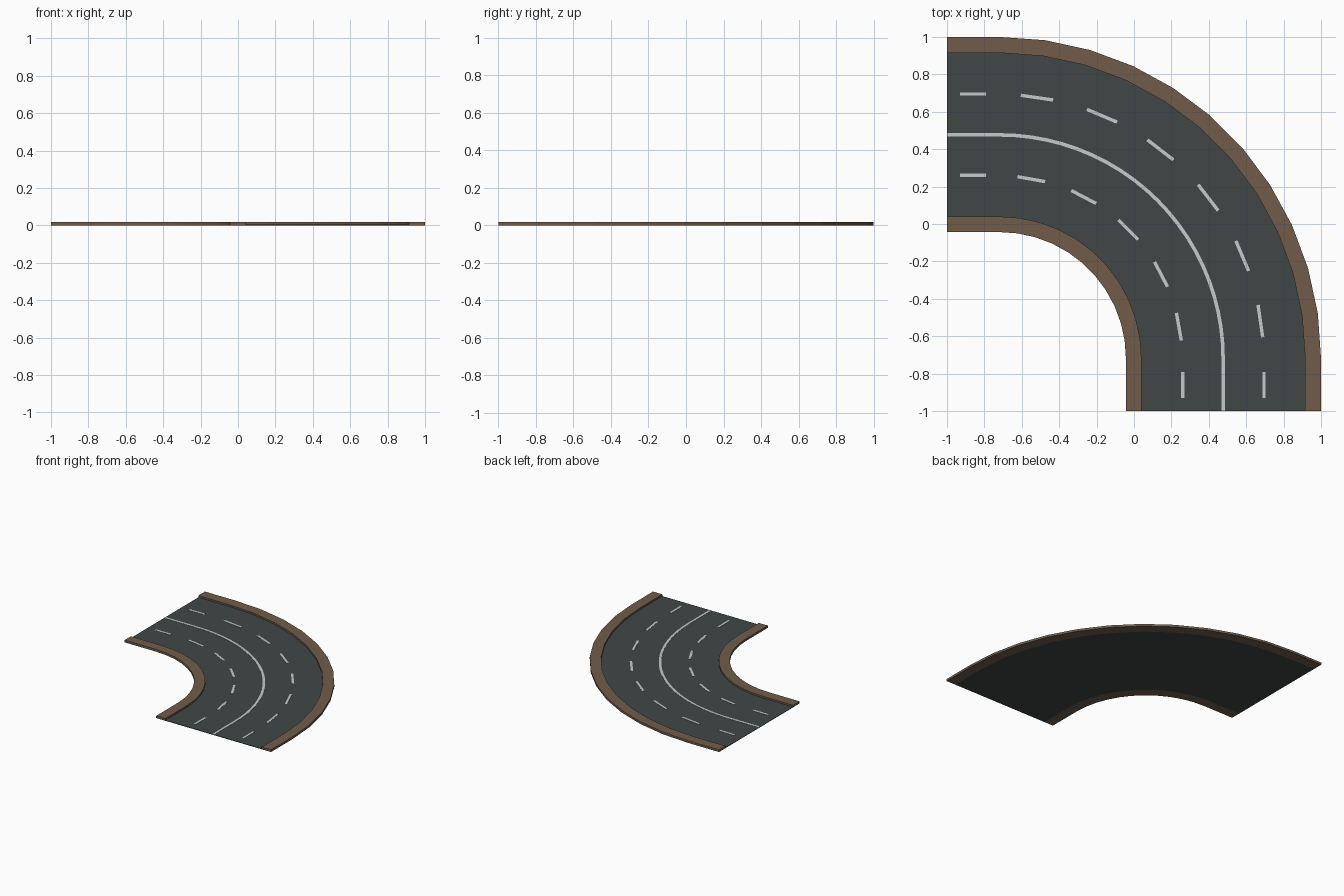
import bpy, bmesh, math
from mathutils import Vector

if "Cube" in bpy.data.objects:
    bpy.data.objects.remove(bpy.data.objects["Cube"])

C = -0.72          # bend centre on x and y
N = 11             # segments of the bend


def material(name, rgb):
    m = bpy.data.materials.new(name)
    m.diffuse_color = (*rgb, 1)
    m.use_nodes = True
    m.node_tree.nodes["Principled BSDF"].inputs["Base Color"].default_value = m.diffuse_color
    return m


brown = material("brown kerb", (0.165, 0.107, 0.068))
tar = material("dark asphalt", (0.052, 0.062, 0.061))
paint = material("pale road paint", (0.56, 0.60, 0.60))


def make_object(name, bm, mat):
    bmesh.ops.recalc_face_normals(bm, faces=bm.faces)
    mesh = bpy.data.meshes.new(name)
    bm.to_mesh(mesh)
    bm.free()
    mesh.materials.append(mat)
    ob = bpy.data.objects.new(name, mesh)
    bpy.context.collection.objects.link(ob)
    return ob


def stations(radius, n):
    """Straight entry, quarter bend, straight exit."""
    pts = [(-1, C + radius)]
    for i in range(n + 1):
        a = math.radians(90) * i / n
        pts.append((C + radius * math.sin(a), C + radius * math.cos(a)))
    return pts + [(C + radius, -1)]


def strip(name, r0, r1, z0, z1, mat, n=N):
    """Closed band with a rectangular section swept around the bend."""
    bm = bmesh.new()
    rings = []
    for a, b in zip(stations(r0, n), stations(r1, n)):
        rings.append([bm.verts.new((*p, z)) for p, z in
                      ((a, z0), (b, z0), (b, z1), (a, z1))])
    for p, q in zip(rings, rings[1:]):
        for k in range(4):
            j = (k + 1) % 4
            bm.faces.new((p[k], p[j], q[j], q[k]))
    bm.faces.new(rings[0])
    bm.faces.new(rings[-1])
    return make_object(name, bm, mat)


# Road bed and raised kerbs
strip("road_surface", 0.76, 1.635, 0.0, 0.004, tar)
strip("inner_kerb", 0.677, 0.76, 0.0, 0.018, brown)
strip("outer_kerb", 1.635, 1.72, 0.0, 0.018, brown)

# Solid centre line
strip("centre_line", 1.187, 1.206, 0.004, 0.006, paint, 2 * N)


def dashes(name, radius, first, length):
    """Straight lane dashes, one on each straight and six (or five) in the bend."""
    spots = [((-0.86, C + radius), 0, 0.14), ((C + radius, -0.86), 90, 0.14)]
    count = round((90 - 2 * first) / (14.7 if radius > 1.2 else 17.5)) + 1
    for i in range(count):
        deg = first + (90 - 2 * first) * i / (count - 1)
        a = math.radians(deg)
        r = radius - 0.005
        spots.append(((C + r * math.sin(a), C + r * math.cos(a)), deg, length))
    bm = bmesh.new()
    for (x, y), deg, size in spots:
        a = math.radians(deg)
        u = Vector((math.cos(a), -math.sin(a), 0)) * size / 2
        v = Vector((math.sin(a), math.cos(a), 0)) * 0.009
        c = Vector((x, y, 0.004))
        quad = [bm.verts.new(c + s * u + t * v)
                for s, t in ((-1, -1), (1, -1), (1, 1), (-1, 1))]
        out = bmesh.ops.extrude_face_region(bm, geom=[bm.faces.new(quad)])
        for e in out["geom"]:
            if isinstance(e, bmesh.types.BMVert):
                e.co.z = 0.006
    make_object(name, bm, paint)


dashes("outer_lane_dashes", 1.415, 8.2, 0.175)
dashes("inner_lane_dashes", 0.98, 10.1, 0.15)
